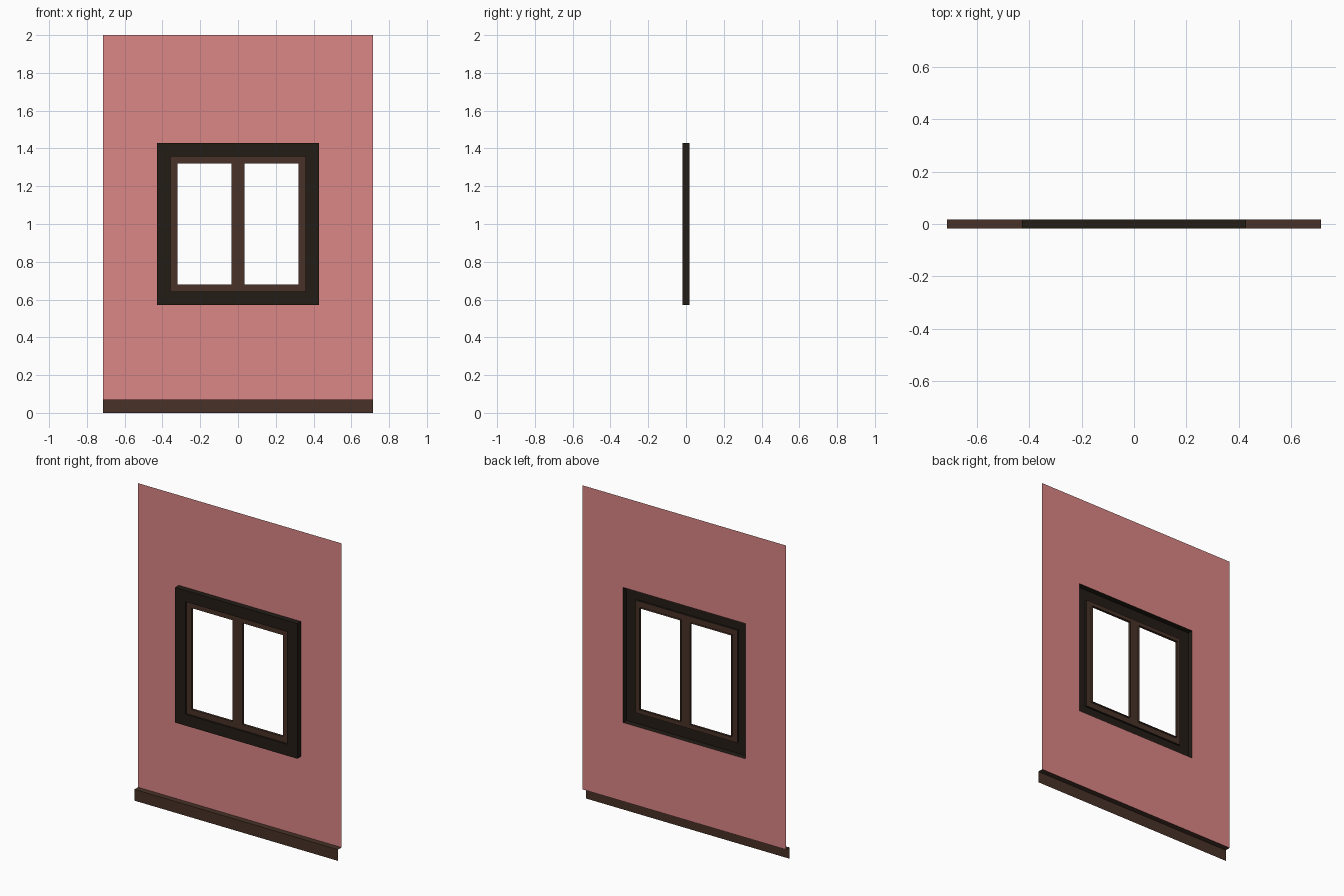
import bpy, bmesh

if "Cube" in bpy.data.objects:
    bpy.data.objects.remove(bpy.data.objects["Cube"])

U = 1 / 14                      # module of the panel
BACK, FRONT = U / 4, -U / 4     # wall plane and trim plane
SASH_FRONT, SASH_BACK = -0.006, 0.009


def material(name, rgb):
    m = bpy.data.materials.new(name)
    m.diffuse_color = (*rgb, 1)
    m.use_nodes = True
    m.node_tree.nodes["Principled BSDF"].inputs["Base Color"].default_value = m.diffuse_color
    return m


def panel(bm, xs, zs, y, holes=()):
    """Grid of front-facing quads, skipping the (column, row) holes."""
    for i in range(len(xs) - 1):
        for j in range(len(zs) - 1):
            if (i, j) not in holes:
                a, b, c, d = xs[i], xs[i + 1], zs[j], zs[j + 1]
                bm.faces.new([bm.verts.new((x, y, z))
                              for x, z in ((a, c), (b, c), (b, d), (a, d))])


def sleeve(bm, x0, x1, z0, z1, y0, y1, inward=False):
    """Four sides joining a rectangle at y0 to the same one at y1."""
    pts = [(x0, z0), (x1, z0), (x1, z1), (x0, z1)]
    for k in range(4):
        (ax, az), (bx, bz) = pts[k], pts[(k + 1) % 4]
        q = [(ax, y0, az), (ax, y1, az), (bx, y1, bz), (bx, y0, bz)]
        bm.faces.new([bm.verts.new(p) for p in (q if inward else q[::-1])])


def finish(name, bm, mat):
    bmesh.ops.remove_doubles(bm, verts=bm.verts, dist=1e-5)
    me = bpy.data.meshes.new(name)
    bm.to_mesh(me)
    bm.free()
    me.materials.append(mat)
    bpy.context.collection.objects.link(bpy.data.objects.new(name, me))


wall_mat = material("pink_plaster", (0.71, 0.24, 0.24))
dark_mat = material("dark_wood", (0.017, 0.012, 0.008))
brown_mat = material("brown_wood", (0.065, 0.032, 0.021))

# Thin wall with the window opening
bm = bmesh.new()
panel(bm, [-10*U, -6*U, 6*U, 10*U], [U, 8*U, 20*U, 28*U], BACK, {(1, 1)})
finish("wall", bm, wall_mat)

# Baseboard: front face plus top ledge, open ends
bm = bmesh.new()
panel(bm, [-10*U, 10*U], [0, U], FRONT)
bm.faces.new([bm.verts.new(p) for p in (
    (-10*U, FRONT, U), (10*U, FRONT, U), (10*U, BACK, U), (-10*U, BACK, U))])
finish("baseboard", bm, brown_mat)

# Outer window frame: raised sides, front ring, inner reveal
bm = bmesh.new()
panel(bm, [-6*U, -5*U, 5*U, 6*U], [8*U, 9*U, 19*U, 20*U], FRONT, {(1, 1)})
sleeve(bm, -6*U, 6*U, 8*U, 20*U, BACK, FRONT, inward=True)
sleeve(bm, -5*U, 5*U, 9*U, 19*U, SASH_FRONT, FRONT)
bmesh.ops.remove_doubles(bm, verts=bm.verts, dist=1e-5)
bmesh.ops.recalc_face_normals(bm, faces=bm.faces)
bm.faces.ensure_lookup_table()
if bm.faces[0].normal.y > 0:
    bmesh.ops.reverse_faces(bm, faces=bm.faces)
finish("window_frame", bm, dark_mat)

# Sash with centre mullion and two open panes
bm = bmesh.new()
panel(bm, [-5*U, -4.5*U, -U/2, U/2, 4.5*U, 5*U],
      [9*U, 9.5*U, 18.5*U, 19*U], SASH_FRONT, {(1, 1), (3, 1)})
for x0, x1 in ((-4.5*U, -U/2), (U/2, 4.5*U)):
    sleeve(bm, x0, x1, 9.5*U, 18.5*U, SASH_FRONT, SASH_BACK)
bmesh.ops.remove_doubles(bm, verts=bm.verts, dist=1e-5)
bmesh.ops.recalc_face_normals(bm, faces=bm.faces)
bm.faces.ensure_lookup_table()
if bm.faces[0].normal.y > 0:
    bmesh.ops.reverse_faces(bm, faces=bm.faces)
finish("window_sash", bm, brown_mat)
